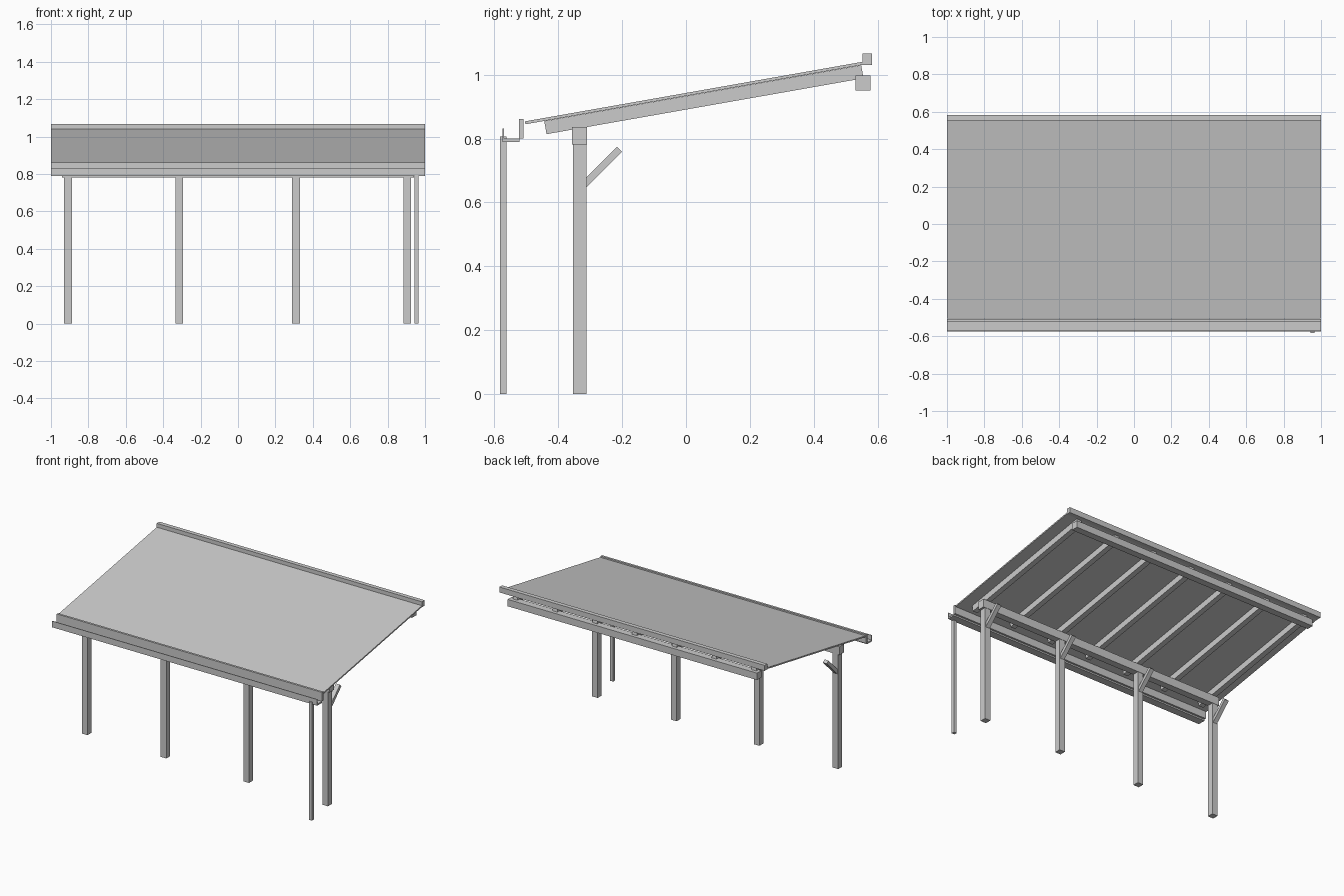
import bpy

if "Cube" in bpy.data.objects:
    bpy.data.objects.remove(bpy.data.objects["Cube"])

grey = bpy.data.materials.new("plain_grey")
grey.diffuse_color = (0.6, 0.6, 0.6, 1)
grey.use_nodes = True
grey.node_tree.nodes["Principled BSDF"].inputs["Base Color"].default_value = grey.diffuse_color


def prism(name, outline, x0, x1):
    """Extrude a (y, z) outline, listed counter-clockwise seen from +x, along x."""
    n = len(outline)
    verts = [(x, y, z) for x in (x0, x1) for y, z in outline]
    faces = [tuple(reversed(range(n))), tuple(range(n, 2 * n))]
    faces += [(i, (i + 1) % n, n + (i + 1) % n, n + i) for i in range(n)]
    mesh = bpy.data.meshes.new(name)
    mesh.from_pydata(verts, [], faces)
    mesh.materials.append(grey)
    obj = bpy.data.objects.new(name, mesh)
    bpy.context.collection.objects.link(obj)
    return obj


def box(name, x0, x1, y0, y1, z0, z1):
    return prism(name, [(y0, z0), (y1, z0), (y1, z1), (y0, z1)], x0, x1)


# Sloping roof sheet and the cap along its high edge
prism("roof_sheet", [(-0.503, 0.845), (0.557, 1.032), (0.555, 1.041), (-0.505, 0.854)], -1, 1)
box("ridge_cap", -1, 1, 0.553, 0.582, 1.03, 1.067)

# Seven rafters under the sheet
for i in range(7):
    x = -0.9 + 0.3 * i
    prism("rafter", [(-0.437, 0.814), (0.556, 0.989), (0.549, 1.03), (-0.444, 0.855)],
          x - 0.018, x + 0.018)

# Long beams carrying the rafters
box("front_beam", -0.94, 0.94, -0.357, -0.31, 0.781, 0.837)
box("rear_beam", -0.94, 0.94, 0.531, 0.578, 0.95, 0.997)

# Posts, each with a slanted brace behind it
for x in (-0.908, -0.314, 0.31, 0.905):
    box("post", x - 0.021, x + 0.021, -0.354, -0.312, 0, 0.782)
    prism("brace", [(-0.312, 0.647), (-0.2, 0.759), (-0.216, 0.775), (-0.312, 0.679)],
          x - 0.015, x + 0.015)

# Gutter: back board, floor and thin front lip
box("gutter_board", -1, 1, -0.524, -0.509, 0.8, 0.861)
box("gutter_floor", -1, 1, -0.574, -0.522, 0.79, 0.8)
box("gutter_lip", -1, 1, -0.575, -0.57, 0.79, 0.832)

# Downpipe at the right end
box("downpipe", 0.943, 0.965, -0.583, -0.562, 0, 0.806)
